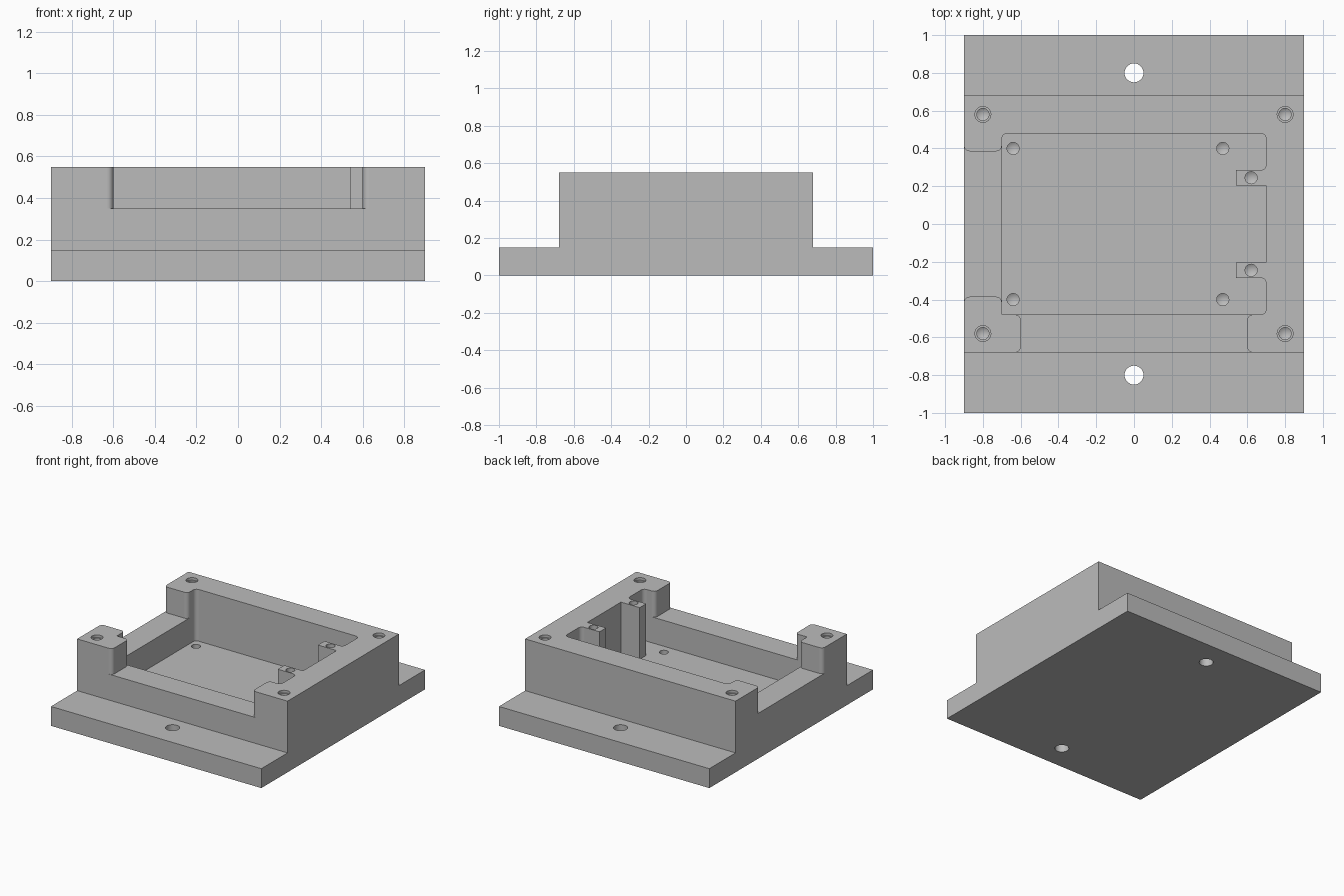
import bpy, bmesh, math
from mathutils import Vector, Matrix

cube = bpy.data.objects.get("Cube")
if cube:
    bpy.data.objects.remove(cube, do_unlink=True)

R = 0.03                       # corner radius of pocket and openings
FLOOR, SILL, TOP = 0.15, 0.35, 0.55

grey = bpy.data.materials.new("machined_grey")
grey.use_nodes = True
grey.diffuse_color = (0.5, 0.5, 0.5, 1)
grey.node_tree.nodes["Principled BSDF"].inputs["Base Color"].default_value = grey.diffuse_color


def rounded(corners, segments=8):
    """Outline from (x, y, radius) corners, with arcs at right-angle corners."""
    points = []
    for i, (x, y, r) in enumerate(corners):
        p = Vector((x, y))
        if r == 0:
            new = [p]
        else:
            a = (Vector(corners[i - 1][:2]) - p).normalized() * r
            b = (Vector(corners[(i + 1) % len(corners)][:2]) - p).normalized() * r
            centre = p + a + b
            angles = [math.pi / 2 * k / segments for k in range(segments + 1)]
            new = [centre - b * math.cos(t) - a * math.sin(t) for t in angles]
        for q in new:
            if all((q - o).length > 1e-4 for o in points):
                points.append(q)
    return points


def make_object(name, bm):
    bmesh.ops.recalc_face_normals(bm, faces=bm.faces)
    mesh = bpy.data.meshes.new(name)
    bm.to_mesh(mesh)
    bm.free()
    mesh.materials.append(grey)
    obj = bpy.data.objects.new(name, mesh)
    bpy.context.collection.objects.link(obj)
    return obj


def prism(name, points, direction):
    """Extrude a closed loop of 3D points along a direction."""
    bm = bmesh.new()
    face = bm.faces.new([bm.verts.new(p) for p in points])
    grown = bmesh.ops.extrude_face_region(bm, geom=[face])["geom"]
    bmesh.ops.translate(bm, vec=direction,
                        verts=[v for v in grown if isinstance(v, bmesh.types.BMVert)])
    return make_object(name, bm)


def upright(name, outline, low, high):
    return prism(name, [(p.x, p.y, low) for p in outline], (0, 0, high - low))


def drill(name, x, y, profile, sides=32):
    """Turned cutter from (radius, z) pairs; zero radius makes a point."""
    bm = bmesh.new()
    rings = []
    for r, z in profile:
        if r == 0:
            rings.append([bm.verts.new((x, y, z))] * sides)
        else:
            rings.append([bm.verts.new((x + r * math.cos(math.tau * k / sides),
                                        y + r * math.sin(math.tau * k / sides), z))
                          for k in range(sides)])
    for a, b in zip(rings, rings[1:]):
        for k in range(sides):
            n = (k + 1) % sides
            bm.faces.new(list(dict.fromkeys((a[k], a[n], b[n], b[k]))))
    for ring in (rings[0], rings[-1]):
        if ring[0] is not ring[1]:
            bm.faces.new(ring)
    return make_object(name, bm)


def opening(name, half, outer, inner, turn):
    """Side opening with rounded mouths on the outside and the pocket side."""
    side = [(half + R, outer - 0.07, 0), (half + R, outer, 0), (half, outer, R),
            (half, inner, R), (half + R, inner, 0), (half + R, inner + 0.04, 0)]
    corners = side + [(-x, y, r) for x, y, r in reversed(side)]
    spin = Matrix.Rotation(turn, 2)
    return upright(name, [spin @ p for p in rounded(corners)], SILL, TOP + 0.1)


# Flanged block, extruded across the width
half_profile = [(1, 0), (1, FLOOR), (0.68, FLOOR), (0.68, TOP)]
profile = half_profile + [(-y, z) for y, z in reversed(half_profile)]
body = prism("housing_body", [(-0.9, y, z) for y, z in profile], (1.8, 0, 0))

# Pocket outline, leaving two posts on the inner wall
post_side = [(0.7, 0.205, 0), (0.54, 0.205, 0), (0.54, 0.285, 0),
             (0.7, 0.285, R), (0.7, 0.48, R)]
pocket = [(x, -y, r) for x, y, r in reversed(post_side)] + post_side
pocket += [(-0.7, 0.48, R), (-0.7, -0.48, 0)]
cutters = [upright("pocket_cutter", rounded(pocket), FLOOR, TOP + 0.1),
           opening("front_opening_cutter", 0.6, -0.68, -0.48, 0),
           opening("side_opening_cutter", 0.385, -0.9, -0.7, -math.pi / 2)]

# Holes: flange, corner pillars, floor and posts
for s in (-1, 1):
    cutters.append(drill("flange_hole_cutter", 0, 0.8 * s, [(0.05, -0.1), (0.05, 0.25)]))
    cutters.append(drill("post_hole_cutter", 0.62, 0.245 * s,
                         [(0, 0.33), (0.032, 0.35), (0.032, 0.6)]))
    for x in (-0.8, 0.8):
        cutters.append(drill("pillar_hole_cutter", x, 0.58 * s,
                             [(0, 0.28), (0.032, 0.3), (0.032, 0.53), (0.042, 0.53), (0.042, 0.6)]))
    for x in (-0.64, 0.47):
        cutters.append(drill("floor_hole_cutter", x, 0.4 * s,
                             [(0, 0.05), (0.032, 0.07), (0.032, 0.25)]))

# Cut everything, then drop the cutters
for cutter in cutters:
    mod = body.modifiers.new(cutter.name, "BOOLEAN")
    mod.operation, mod.solver, mod.object = "DIFFERENCE", "EXACT", cutter
bpy.context.view_layer.update()
evaluated = body.evaluated_get(bpy.context.evaluated_depsgraph_get())
result = bpy.data.meshes.new_from_object(evaluated)
body.modifiers.clear()
body.data = result
for cutter in cutters:
    bpy.data.objects.remove(cutter, do_unlink=True)
result.materials.clear()
result.materials.append(grey)

# Smooth the arcs and bores, keep the square faces flat
bpy.ops.object.select_all(action="DESELECT")
body.select_set(True)
bpy.context.view_layer.objects.active = body
bpy.ops.object.shade_smooth_by_angle(angle=math.radians(30))
for face in result.polygons:
    face.material_index = 0
    if max(abs(c) for c in face.normal) > 0.9999:
        face.use_smooth = False
